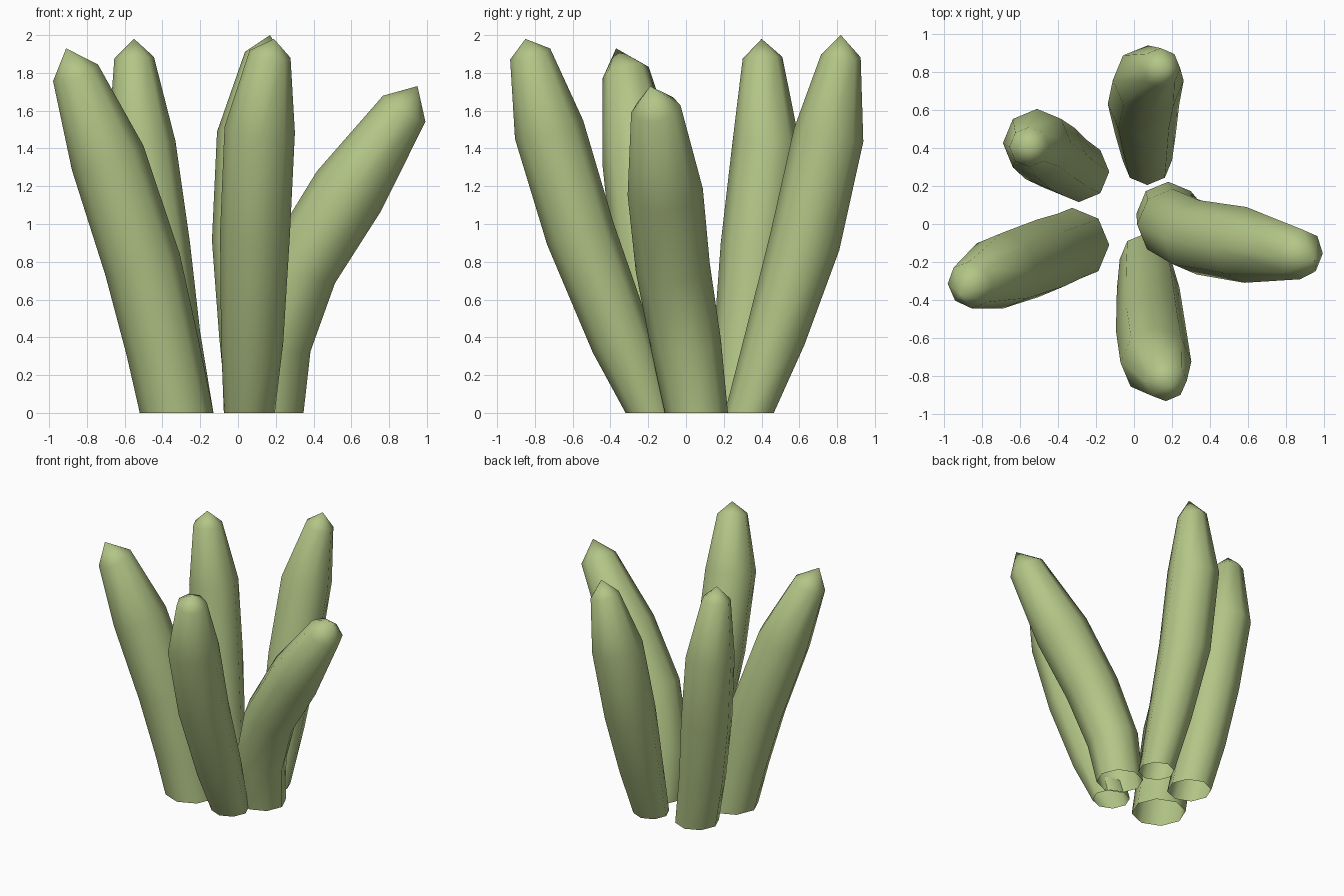
import bpy, bmesh, math
from mathutils import Vector

if "Cube" in bpy.data.objects:
    bpy.data.objects.remove(bpy.data.objects["Cube"])

SIDES = 8
mat = bpy.data.materials.new("leaf_green")
mat.diffuse_color = (0.45, 0.56, 0.24, 1)
mat.use_nodes = True
mat.node_tree.nodes["Principled BSDF"].inputs["Base Color"].default_value = mat.diffuse_color

# Each stalk: five rings (x, y, z, radius) and a pointed tip
STALKS = {
    "front_left_stalk": ([(-.325, -.11, 0, .195), (-.40, -.14, .35, .195), (-.505, -.18, .785, .205),
                          (-.69, -.245, 1.35, .2), (-.86, -.32, 1.80, .127)], (-.91, -.37, 1.93)),
    "back_left_stalk": ([(-.29, .275, 0, .16), (-.37, .32, .40, .172), (-.44, .37, .88, .187),
                         (-.51, .425, 1.42, .18), (-.55, .405, 1.88, .105)], (-.55, .40, 1.98)),
    "back_stalk": ([(.07, .335, 0, .13), (.06, .475, .41, .16), (.05, .63, .91, .188),
                    (.075, .755, 1.47, .187), (.14, .82, 1.89, .105)], (.17, .82, 2.0)),
    "front_stalk": ([(.06, -.185, 0, .135), (.075, -.34, .38, .165), (.09, -.56, .95, .185),
                     (.115, -.725, 1.5, .187), (.17, -.825, 1.9, .11)], (.19, -.85, 1.98)),
    "right_stalk": ([(.18, .055, 0, .167), (.2, 0, .36, .187), (.335, -.07, .77, .197),
                     (.585, -.11, 1.17, .2), (.88, -.16, 1.61, .132)], (.95, -.19, 1.73)),
}


def make_stalk(name, rings, tip):
    bm = bmesh.new()
    pts = [Vector(r[:3]) for r in rings] + [Vector(tip)]
    loops = []
    for i, ring in enumerate(rings):
        # Foot ring lies flat on the ground, the rest follow the bend
        if i == 0:
            d = Vector((0, 0, 1))
        else:
            d = ((pts[i] - pts[i - 1]).normalized() + (pts[i + 1] - pts[i]).normalized()).normalized()
        q = Vector((0, 0, 1)).rotation_difference(d)
        loop = []
        for k in range(SIDES):
            a = 2 * math.pi * k / SIDES
            loop.append(bm.verts.new(pts[i] + q @ Vector((math.cos(a), math.sin(a), 0)) * ring[3]))
        loops.append(loop)
    apex = bm.verts.new(pts[-1])
    for lo, hi in zip(loops, loops[1:]):
        for k in range(SIDES):
            n = (k + 1) % SIDES
            bm.faces.new((lo[k], lo[n], hi[n], hi[k]))
    for k in range(SIDES):
        bm.faces.new((loops[-1][k], loops[-1][(k + 1) % SIDES], apex))
    for f in bm.faces:
        f.smooth = True
    mesh = bpy.data.meshes.new(name)
    bm.to_mesh(mesh)
    bm.free()
    mesh.materials.append(mat)
    bpy.context.collection.objects.link(bpy.data.objects.new(name, mesh))


for stalk_name, (ring_list, tip_point) in STALKS.items():
    make_stalk(stalk_name, ring_list, tip_point)
